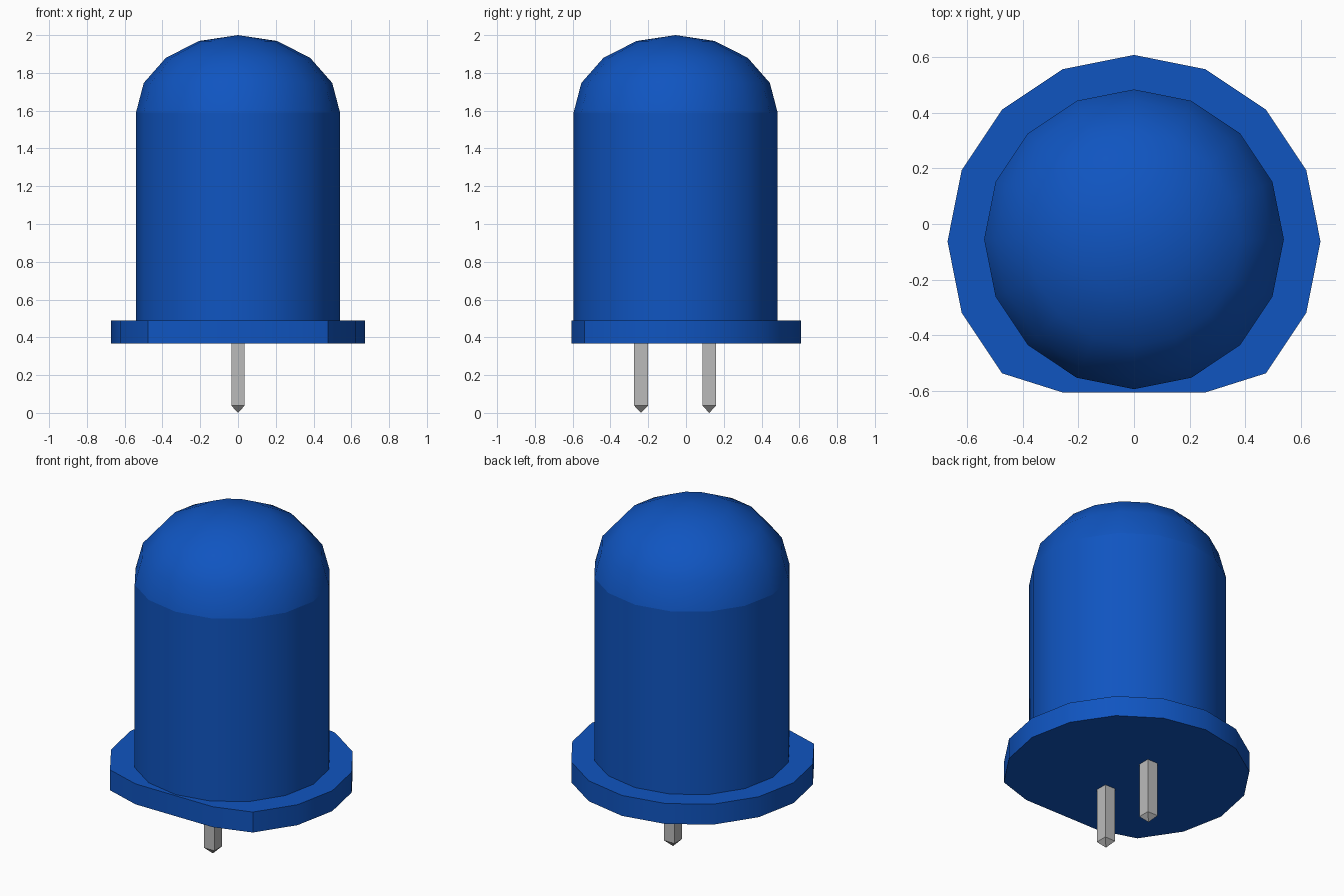
import bpy, bmesh, math

cube = bpy.data.objects.get("Cube")
if cube:
    bpy.data.objects.remove(cube, do_unlink=True)


def material(name, color):
    m = bpy.data.materials.new(name)
    m.use_nodes = True
    m.diffuse_color = color
    m.node_tree.nodes["Principled BSDF"].inputs["Base Color"].default_value = color
    return m


blue = material("blue plastic", (0.005, 0.09, 0.53, 1))
metal = material("grey metal", (0.5, 0.5, 0.5, 1))


def stack(name, outline, profile, mat, crease=(), clamp_y=None, smooth=True):
    """Loft a closed unit outline through (scale, z) levels; scale 0 makes a tip."""
    bm = bmesh.new()
    rings = []
    for s, z in profile:
        if s == 0:
            rings.append([bm.verts.new((0, 0, z))])
        else:
            rings.append([bm.verts.new((x * s, y * s, z)) for x, y in outline])
    n = len(outline)
    for a, b in zip(rings, rings[1:]):
        for i in range(n):
            j = (i + 1) % n
            if len(a) == 1:
                bm.faces.new((a[0], b[j], b[i]))
            elif len(b) == 1:
                bm.faces.new((a[i], a[j], b[0]))
            else:
                bm.faces.new((a[i], a[j], b[j], b[i]))
    if len(rings[0]) > 1:
        bm.faces.new(rings[0][::-1])
    if len(rings[-1]) > 1:
        bm.faces.new(rings[-1])
    # Flat cut on the front side
    if clamp_y is not None:
        for v in bm.verts:
            v.co.y = max(v.co.y, clamp_y)
    bmesh.ops.recalc_face_normals(bm, faces=bm.faces[:])
    mesh = bpy.data.meshes.new(name)
    bm.to_mesh(mesh)
    bm.free()
    mesh.materials.append(mat)
    ob = bpy.data.objects.new(name, mesh)
    bpy.context.collection.objects.link(ob)
    if smooth:
        bpy.ops.object.select_all(action='DESELECT')
        ob.select_set(True)
        bpy.context.view_layer.objects.active = ob
        bpy.ops.object.shade_smooth_by_angle(angle=math.radians(30))
        # Keep chosen rims crisp
        for e in mesh.edges:
            za, zb = (mesh.vertices[i].co.z for i in e.vertices)
            if abs(za - zb) < 1e-5 and any(abs(za - c) < 1e-4 for c in crease):
                e.use_edge_sharp = True
    return ob


circle = [(math.cos(math.tau * i / 16), math.sin(math.tau * i / 16)) for i in range(16)]

# Lens: straight barrel and slightly flattened dome
R, RIM, DOME = 0.54, 1.59, 0.41
steps = [math.radians(22.5 * k) for k in range(1, 4)]
lens_profile = [(R, 0.48), (R, RIM)]
lens_profile += [(R * math.cos(a), RIM + DOME * math.sin(a)) for a in steps]
lens_profile.append((0, RIM + DOME))
lens = stack("lens_body", circle, lens_profile, blue, crease=(RIM,))
lens.location.y = -0.055

# Base flange with a flattened front edge
flange = stack("base_flange", circle, [(0.672, 0.367), (0.672, 0.49)], blue,
               clamp_y=-0.544)
flange.location.y = -0.063

# Two square lead pins with pointed tips
square = [(-0.035, -0.036), (0.035, -0.036), (0.035, 0.036), (-0.035, 0.036)]
for name, y in (("front_pin", -0.238), ("back_pin", 0.123)):
    pin = stack(name, square, [(0, 0), (1, 0.038), (1, 0.38)], metal, smooth=False)
    pin.location.y = y
